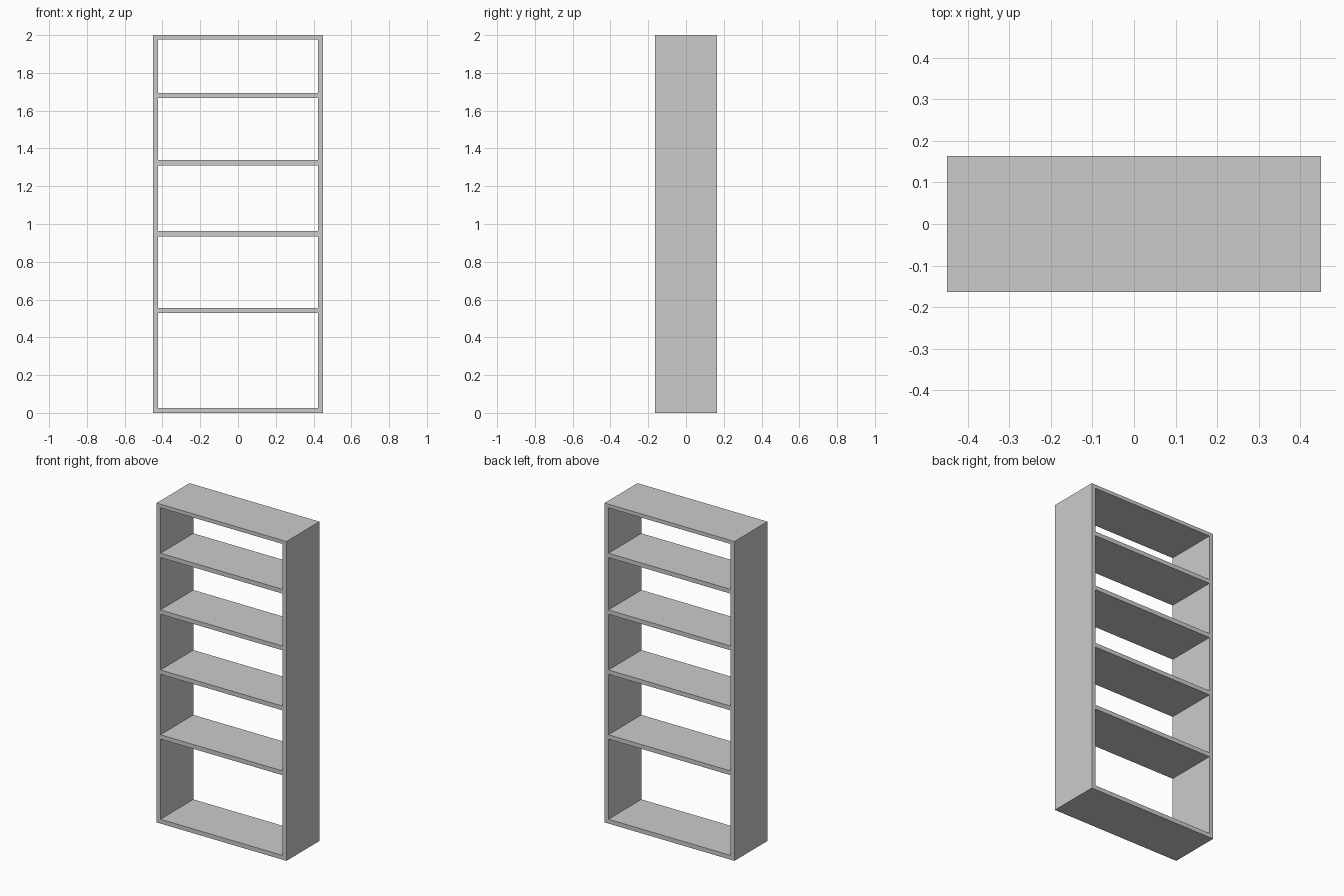
import bpy

if "Cube" in bpy.data.objects:
    bpy.data.objects.remove(bpy.data.objects["Cube"])

W, D, H, T = 0.90, 0.326, 2.0, 0.027


def board(name, x0, x1, z0, z1):
    bpy.ops.mesh.primitive_cube_add(size=1, location=((x0 + x1) / 2, 0, (z0 + z1) / 2))
    ob = bpy.context.object
    ob.name = name
    ob.dimensions = (x1 - x0, D, z1 - z0)
    bpy.ops.object.transform_apply(location=False, rotation=False, scale=True)
    return ob


inner = W / 2 - T

# Upright side panels
board("left_side_panel", -W / 2, -inner, 0, H)
board("right_side_panel", inner, W / 2, 0, H)

# Base, top and the four shelves between them
board("base_panel", -inner, inner, 0, T)
board("top_panel", -inner, inner, H - 0.023, H)
for i, z in enumerate((0.529, 0.935, 1.311, 1.666), 1):
    board(f"shelf_{i}", -inner, inner, z, z + T)
